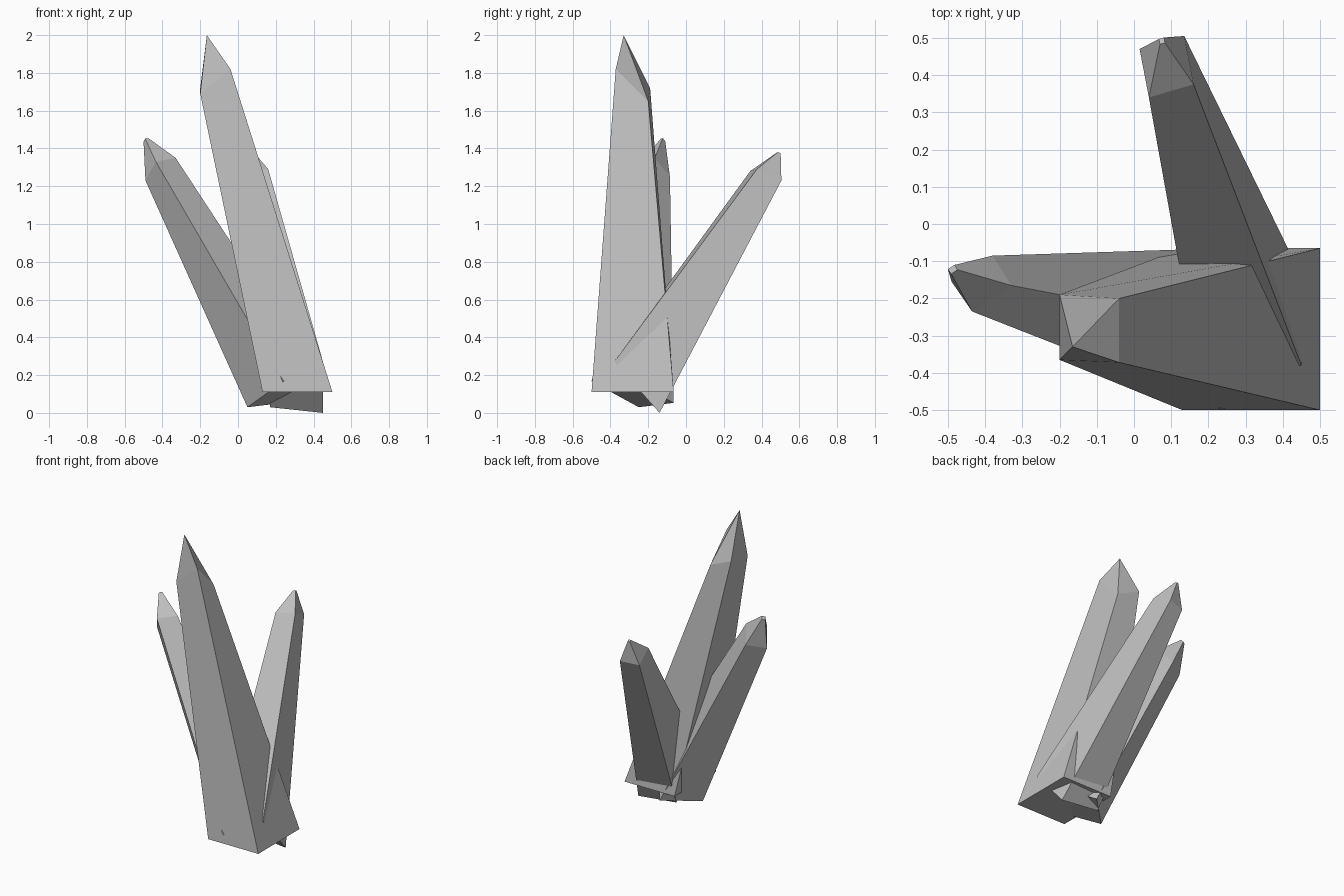
import bpy
import bmesh
from mathutils import Vector

default_cube = bpy.data.objects.get("Cube")
if default_cube:
    bpy.data.objects.remove(default_cube, do_unlink=True)

# One stone colour for every crystal
stone = bpy.data.materials.new("grey_stone")
stone.use_nodes = True
colour = (0.52, 0.52, 0.52, 1.0)
stone.diffuse_color = colour
for node in stone.node_tree.nodes:
    if node.type == "BSDF_PRINCIPLED":
        node.inputs["Base Color"].default_value = colour


def crystal(name, base, shoulder, tip, blunt=0.0):
    """Four-sided shaft from base to shoulder, closed by a pointed or blunted tip."""
    bm = bmesh.new()
    tip = Vector(tip)
    shoulder = [Vector(p) for p in shoulder]
    centre = sum(shoulder, Vector()) / len(shoulder)
    loops = [[Vector(p) for p in base], shoulder]
    if blunt:
        loops.append([tip + (p - centre) * blunt for p in shoulder])
    rings = [[bm.verts.new(p) for p in loop] for loop in loops]

    # Base and sides
    bm.faces.new(rings[0][::-1])
    for low, high in zip(rings, rings[1:]):
        for i in range(4):
            j = (i + 1) % 4
            bm.faces.new((low[i], low[j], high[j], high[i]))

    # Tip
    top = rings[-1]
    if blunt:
        bm.faces.new(top)
    else:
        apex = bm.verts.new(tip)
        for i in range(4):
            bm.faces.new((top[i], top[(i + 1) % 4], apex))

    bmesh.ops.recalc_face_normals(bm, faces=bm.faces)
    mesh = bpy.data.meshes.new(name)
    bm.to_mesh(mesh)
    bm.free()
    mesh.materials.append(stone)
    obj = bpy.data.objects.new(name, mesh)
    bpy.context.collection.objects.link(obj)
    return obj


# Tall crystal in front
crystal(
    "tall_crystal",
    [(0.13, -0.5, 0.11), (0.5, -0.5, 0.11), (0.5, -0.065, 0.11), (0.13, -0.065, 0.11)],
    [(-0.2, -0.365, 1.69), (-0.04, -0.372, 1.82), (-0.04, -0.2, 1.65), (-0.2, -0.19, 1.72)],
    (-0.165, -0.33, 2.0),
)

# Crystal leaning to the right
crystal(
    "side_crystal",
    [(0.05, -0.25, 0.03), (0.24, -0.5, 0.167), (0.43, -0.31, 0.19), (0.24, -0.065, 0.053)],
    [(-0.49, -0.155, 1.23), (-0.435, -0.235, 1.33), (-0.33, -0.165, 1.35), (-0.38, -0.085, 1.25)],
    (-0.487, -0.122, 1.445),
    blunt=0.16,
)

# Crystal leaning to the back
crystal(
    "back_crystal",
    [(0.17, -0.38, 0.29), (0.45, -0.38, 0.27), (0.45, -0.14, 0.0), (0.17, -0.14, 0.03)],
    [(0.04, 0.34, 1.28), (0.16, 0.375, 1.29), (0.135, 0.505, 1.23), (0.015, 0.47, 1.22)],
    (0.075, 0.492, 1.377),
    blunt=0.11,
)
